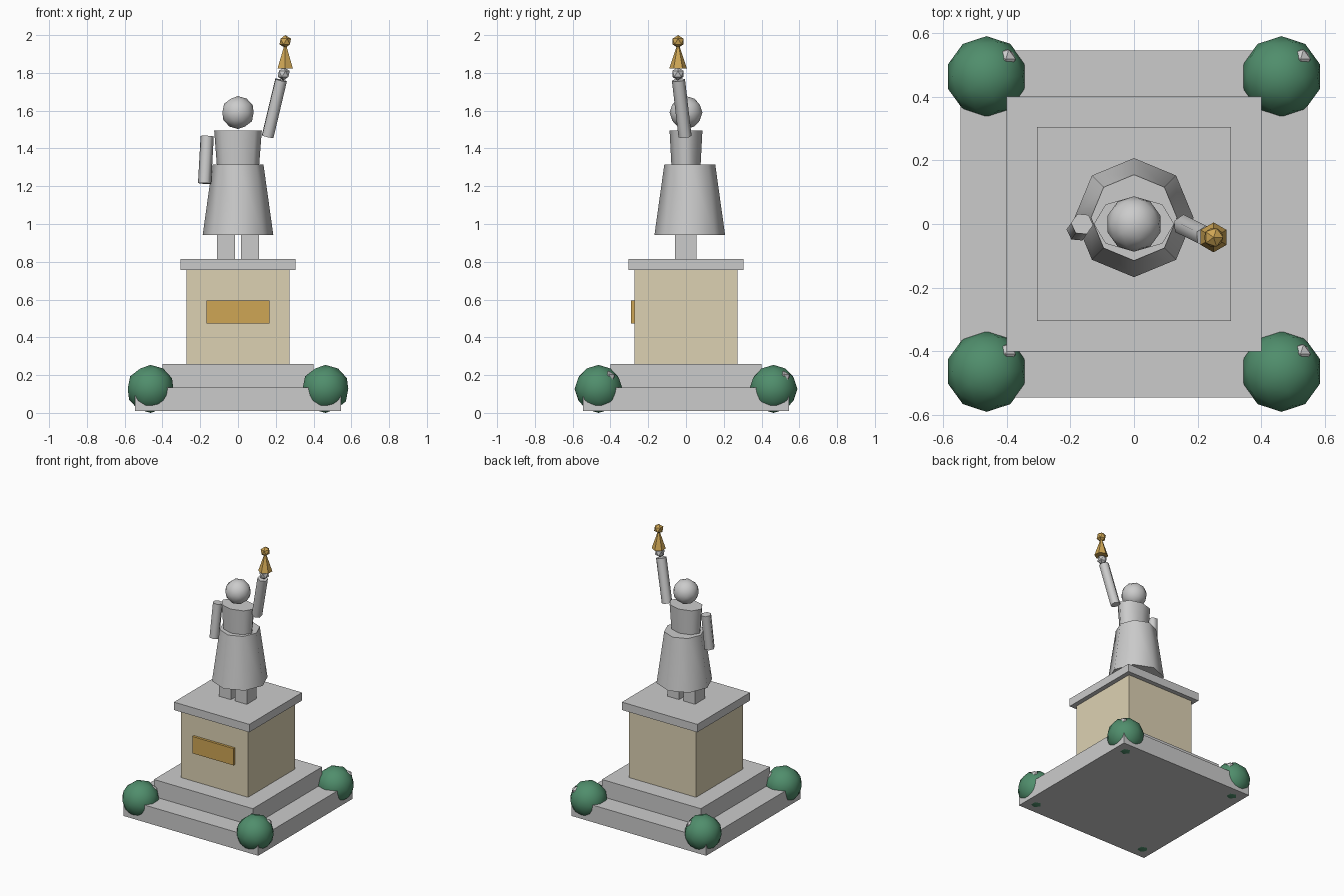
import bpy, math
from mathutils import Vector

if "Cube" in bpy.data.objects:
    bpy.data.objects.remove(bpy.data.objects["Cube"])


def material(name, rgb):
    m = bpy.data.materials.new(name)
    m.diffuse_color = (*rgb, 1)
    m.use_nodes = True
    m.node_tree.nodes["Principled BSDF"].inputs["Base Color"].default_value = m.diffuse_color
    return m


cream = material("cream_stone", (0.72, 0.64, 0.45))
gold = material("gold", (0.62, 0.38, 0.09))
green = material("leaf_green", (0.08, 0.27, 0.15))


def finish(name, mat=None, smooth=None):
    ob = bpy.context.object
    ob.name = name
    if mat:
        ob.data.materials.append(mat)
    if smooth:
        bpy.ops.object.shade_smooth_by_angle(angle=math.radians(smooth))
    return ob


def box(name, x, y, z, mat=None):
    bpy.ops.mesh.primitive_cube_add(
        size=1, location=[(a + b) / 2 for a, b in (x, y, z)])
    ob = finish(name, mat)
    ob.scale = [b - a for a, b in (x, y, z)]


def ball(name, loc, r, sub, mat=None, smooth=None):
    bpy.ops.mesh.primitive_ico_sphere_add(subdivisions=sub, radius=r, location=loc)
    finish(name, mat, smooth)


def cone(name, a, b, r1, r2, sides, mat=None, smooth=50, flat=1):
    a, b = Vector(a), Vector(b)
    d = b - a
    bpy.ops.mesh.primitive_cone_add(vertices=sides, radius1=r1, radius2=r2,
                                    depth=d.length, location=(a + b) / 2)
    ob = finish(name, mat, smooth)
    ob.rotation_euler = d.to_track_quat('Z', 'Y').to_euler() if d.xy.length else (0, 0, 0)
    ob.scale.y = flat


# Stepped pedestal
for name, h, z0, z1, mat in (("lower_step", 0.545, 0.01, 0.135, None),
                             ("upper_step", 0.40, 0.135, 0.26, None),
                             ("pedestal", 0.272, 0.26, 0.757, cream),
                             ("pedestal_cap", 0.305, 0.757, 0.815, None)):
    box(name, (-h, h), (-h, h), (z0, z1), mat)
box("plaque", (-0.167, 0.167), (-0.29, -0.265), (0.472, 0.595), gold)

# Corner bushes, each with a small blossom just breaking the surface
for sx in (-1, 1):
    for sy in (-1, 1):
        c = Vector((sx * 0.463, sy * 0.463, 0.127))
        ball("bush", c, 0.127, 2, green, 60)
        ball("blossom", c + Vector((0.06, 0.055, 0.06)), 0.035, 1)

# Figure
for s in (-1, 1):
    box("leg", sorted((s * 0.017, s * 0.112)), (-0.058, 0.056), (0.815, 0.95))
cone("robe", (0, 0.02, 0.942), (0, 0.02, 1.314), 0.187, 0.135, 8)
cone("torso", (0, 0, 1.31), (0, 0, 1.494), 0.112, 0.126, 8, flat=0.69)
ball("head", (0, 0, 1.59), 0.087, 2, None, 60)
cone("lowered_arm", (-0.177, -0.02, 1.215), (-0.163, 0.0, 1.465), 0.035, 0.035, 6, smooth=65)
cone("raised_arm", (0.157, -0.005, 1.463), (0.228, -0.04, 1.762), 0.035, 0.035, 6, smooth=65)

# Torch
ball("hand", (0.242, -0.043, 1.795), 0.035, 1)
cone("torch", (0.25, -0.042, 1.822), (0.25, -0.042, 1.94), 0.047, 0.008, 6, gold, None)
ball("flame", (0.25, -0.042, 1.966), 0.034, 1, gold)
